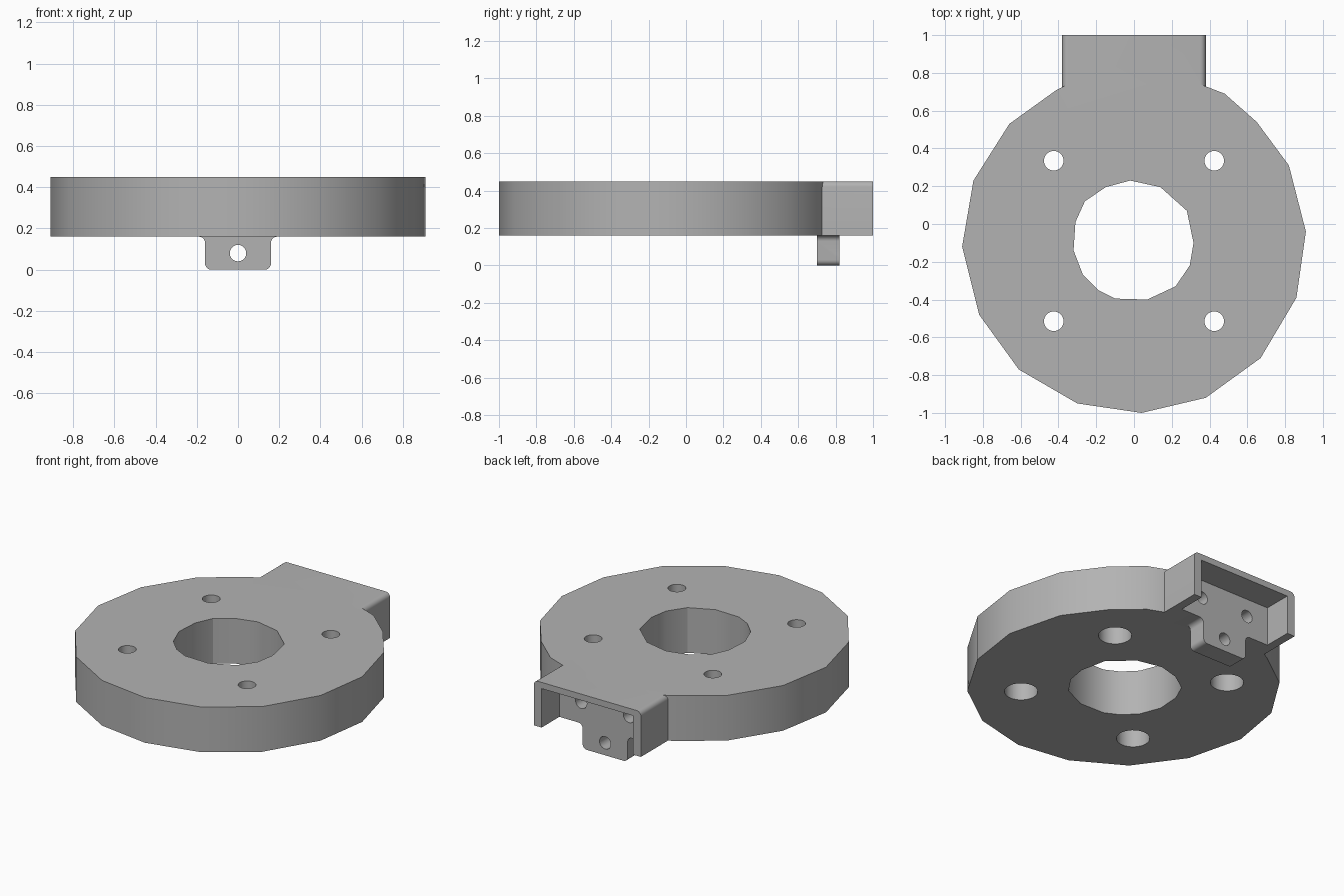
import bpy
import bmesh
from math import cos, sin, pi, radians
from mathutils import Vector

if "Cube" in bpy.data.objects:
    bpy.data.objects.remove(bpy.data.objects["Cube"], do_unlink=True)

BOTTOM, TOP = 0.16, 0.45
PLATE_Y = 0.82

grey = bpy.data.materials.new("plain grey")
grey.use_nodes = True
grey.diffuse_color = (0.45, 0.45, 0.45, 1)
grey.node_tree.nodes["Principled BSDF"].inputs["Base Color"].default_value = grey.diffuse_color


def prism(name, points, axis, start, end):
    """Extrude a flat outline along z (outline in x, y) or y (outline in x, z)."""
    bm = bmesh.new()
    place = (lambda a, b: (a, b, start)) if axis == "z" else (lambda a, b: (a, start, b))
    face = bm.faces.new([bm.verts.new(place(a, b)) for a, b in points])
    new = bmesh.ops.extrude_face_region(bm, geom=[face])["geom"]
    step = Vector((0, 0, end - start)) if axis == "z" else Vector((0, end - start, 0))
    bmesh.ops.translate(bm, verts=[v for v in new if isinstance(v, bmesh.types.BMVert)], vec=step)
    bmesh.ops.recalc_face_normals(bm, faces=bm.faces)
    mesh = bpy.data.meshes.new(name)
    bm.to_mesh(mesh)
    bm.free()
    mesh.materials.append(grey)
    obj = bpy.data.objects.new(name, mesh)
    bpy.context.collection.objects.link(obj)
    return obj


def arc(cx, cy, r, a0, a1, n=6):
    return [(cx + r * cos(radians(a0 + (a1 - a0) * i / n)),
             cy + r * sin(radians(a0 + (a1 - a0) * i / n))) for i in range(n + 1)]


def circle(cx, cy, r, n=32):
    return [(cx + r * cos(2 * pi * i / n), cy + r * sin(2 * pi * i / n)) for i in range(n)]


def mirrored(half):
    return half + [(-x, y) for x, y in reversed(half)]


def combine(target, other, operation):
    mod = target.modifiers.new(operation.lower(), "BOOLEAN")
    mod.operation, mod.solver, mod.object = operation, "EXACT", other
    bpy.context.view_layer.objects.active = target
    bpy.ops.object.modifier_apply(modifier=mod.name)
    bpy.data.objects.remove(other, do_unlink=True)


# Faceted ring body
rim = [(0.91, -0.04), (0.82, 0.31), (0.65, 0.54), (0.48, 0.69), (0.35, 0.74),
       (-0.35, 0.74), (-0.41, 0.71), (-0.66, 0.53), (-0.85, 0.23), (-0.91, -0.12),
       (-0.82, -0.48), (-0.61, -0.77), (-0.30, -0.95), (0.04, -1.0), (0.38, -0.92),
       (0.67, -0.71), (0.86, -0.39)]
body = prism("mounting_ring", rim, "z", BOTTOM, TOP)

# Hood at the back, rounded along its top edges
hood = mirrored([(0.38, BOTTOM)] + arc(0.35, TOP - 0.03, 0.03, 0, 90))
combine(body, prism("hood", hood, "y", 0.6, 1.0), "UNION")

# Hanging tab with rounded lower corners and filleted root
tab = mirrored(arc(0.13, 0.03, 0.03, -90, 0) + arc(0.19, 0.13, 0.03, 180, 90) + [(0.19, 0.22)])
combine(body, prism("tab", tab, "y", 0.70, PLATE_Y), "UNION")

# Recess that leaves the hood open behind and below
recess = mirrored([(0.325, 0.05), (0.325, 0.41)])
combine(body, prism("recess", recess, "y", PLATE_Y, 1.1), "DIFFERENCE")

# Central bore
bore = [(-0.02, 0.23), (0.14, 0.195), (0.28, 0.07), (0.315, -0.1), (0.295, -0.22),
        (0.22, -0.33), (0.07, -0.40), (-0.10, -0.395), (-0.19, -0.35), (-0.27, -0.27),
        (-0.32, -0.14), (-0.31, 0.01), (-0.26, 0.12), (-0.15, 0.195)]
combine(body, prism("bore", bore, "z", 0, 0.6), "DIFFERENCE")

# Four bolt holes, wider from below
for x in (-0.425, 0.425):
    for y in (-0.515, 0.335):
        combine(body, prism("bolt_hole", circle(x, y, 0.052), "z", 0, 0.6), "DIFFERENCE")
        combine(body, prism("counterbore", circle(x, y, 0.097), "z", 0, 0.31), "DIFFERENCE")

# Screw holes in the back plate: one through the tab, two blind
for x, z, start in ((0, 0.08, 0.6), (-0.17, 0.295, 0.66), (0.17, 0.295, 0.66)):
    combine(body, prism("screw_hole", circle(x, z, 0.04, 24), "y", start, 0.9), "DIFFERENCE")

# Smooth curved walls, sharp edges
bpy.ops.object.select_all(action="DESELECT")
body.select_set(True)
bpy.context.view_layer.objects.active = body
bpy.ops.object.shade_smooth_by_angle(angle=radians(30))
